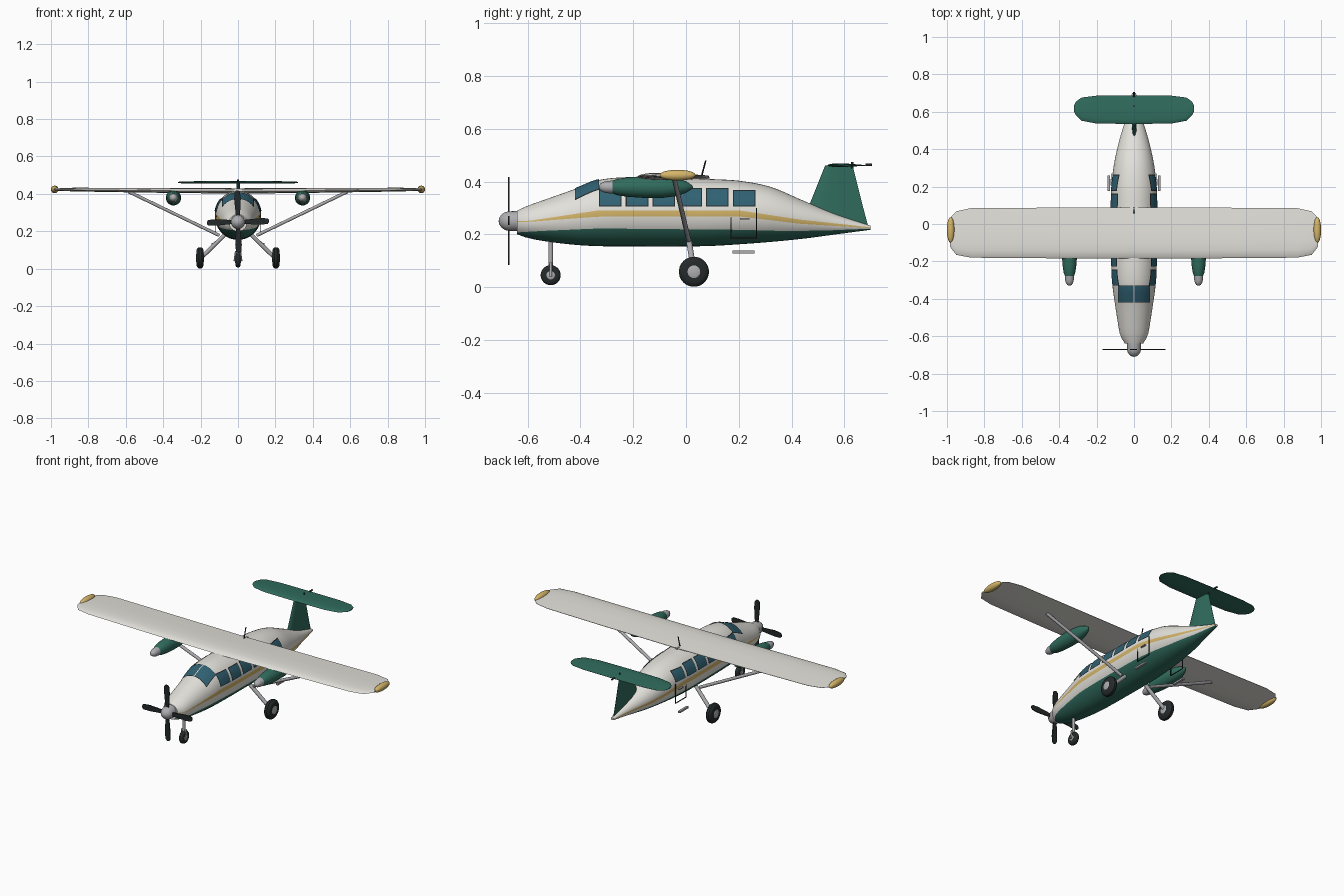
import bpy, bmesh, math
from mathutils import Vector

if "Cube" in bpy.data.objects:
    bpy.data.objects.remove(bpy.data.objects["Cube"])


def mat(name, r, g, b):
    m = bpy.data.materials.new(name)
    m.diffuse_color = (r, g, b, 1)
    m.use_nodes = True
    m.node_tree.nodes["Principled BSDF"].inputs["Base Color"].default_value = m.diffuse_color
    return m


WHITE = mat("warm white", .76, .75, .70)
GREEN = mat("dark green", .03, .15, .11)
GOLD = mat("gold", .66, .46, .14)
GLASS = mat("blue glass", .03, .12, .17)
GREY = mat("light grey", .42, .42, .44)
BLACK = mat("black", .018, .022, .022)


def make(name, verts, faces, mats, idx=None, closed=True):
    me = bpy.data.meshes.new(name)
    me.from_pydata([tuple(v) for v in verts], [], faces)
    for m in mats:
        me.materials.append(m)
    if idx:
        me.polygons.foreach_set("material_index", idx)
    if closed:
        bm = bmesh.new()
        bm.from_mesh(me)
        bmesh.ops.recalc_face_normals(bm, faces=bm.faces)
        bm.to_mesh(me)
        bm.free()
    ob = bpy.data.objects.new(name, me)
    bpy.context.collection.objects.link(ob)
    bpy.ops.object.select_all(action='DESELECT')
    ob.select_set(True)
    bpy.context.view_layer.objects.active = ob
    bpy.ops.object.shade_smooth_by_angle(angle=math.radians(35))
    return ob


def skin(name, rings, mats, zone=None):
    """Join equal closed rings into a capped tube."""
    n = len(rings[0])
    verts = [v for r in rings for v in r]
    faces, idx = [], []
    for i in range(len(rings) - 1):
        for j in range(n):
            k = (j + 1) % n
            faces.append((i*n + j, i*n + k, i*n + n + k, i*n + n + j))
            idx.append(zone[j] if zone else 0)
    base = (len(rings) - 1) * n
    faces += [tuple(range(n)), tuple(range(base, base + n))]
    return make(name, verts, faces, mats, idx + [0, 0])


def revolve(name, c, axis, prof, m, n=24):
    """Turn (offset, radius) pairs around an axis through c."""
    a = Vector(axis).normalized()
    u = a.orthogonal().normalized()
    w = a.cross(u)
    c = Vector(c)
    return skin(name, [[c + a*t + (u*math.cos(2*math.pi*j/n) + w*math.sin(2*math.pi*j/n))*r
                        for j in range(n)] for t, r in prof], [m])


def rod(name, p, q, r, m, n=12):
    d = Vector(q) - Vector(p)
    return revolve(name, p, d, [(0, r), (d.length, r)], m, n)


def box(name, lo, hi, m):
    return skin(name, [[(x, lo[1], lo[2]), (x, hi[1], lo[2]), (x, hi[1], hi[2]), (x, lo[1], hi[2])]
                       for x in (lo[0], hi[0])], [m])


FOIL = [(0, 0), (.04, .5), (.15, .88), (.32, 1), (.6, .75), (1, .08),
        (1, -.08), (.6, -.55), (.32, -.8), (.1, -.6)]


def foil(name, secs, m, upright=False):
    """Loft sections (span, front y, rear y, height, half thickness)."""
    rings = []
    for s, y0, y1, h, t in secs:
        pts = [(y0 + (y1 - y0)*c, h + t*f) for c, f in FOIL]
        rings.append([(b, a, s) if upright else (s, a, b) for a, b in pts])
    return skin(name, rings, [m])


def both(secs):
    return [(-s[0],) + s[1:] for s in reversed(secs)] + [s for s in secs if s[0] > 0]


# Fuselage shape: y, top, bottom, half width
BODY = [(-.64, .290, .200, .048), (-.60, .308, .186, .072), (-.53, .333, .173, .086),
        (-.42, .372, .160, .103), (-.33, .406, .155, .115), (-.20, .417, .154, .122),
        (0, .413, .154, .124), (.10, .409, .156, .124), (.20, .403, .162, .121),
        (.32, .380, .171, .107), (.45, .325, .184, .078), (.57, .276, .200, .042),
        (.70, .232, .217, .010)]
GREEN_TOP = [(-.64, .207), (-.54, .213), (-.33, .222), (.2, .217), (.39, .212), (.55, .215), (.7, .221)]
STRIPE_LO = [(-.60, .247), (-.33, .267), (.2, .268), (.43, .240), (.7, .2235)]
STRIPE_HI = [(-.60, .250), (-.33, .291), (.2, .291), (.43, .256), (.7, .2265)]


def lerp(tab, y):
    if y <= tab[0][0]:
        return tab[0][1]
    for (a, p), (b, q) in zip(tab, tab[1:]):
        if y <= b:
            return p + (q - p)*(y - a)/(b - a)
    return tab[-1][1]


def section(y):
    """Smoothly interpolated centre height, half height and half width."""
    y = min(max(y, BODY[0][0]), BODY[-1][0])
    i = next(i for i in range(len(BODY) - 1) if y <= BODY[i + 1][0])
    slope = lambda k, c: ((BODY[min(k+1, len(BODY)-1)][c] - BODY[max(k-1, 0)][c])
                          / (BODY[min(k+1, len(BODY)-1)][0] - BODY[max(k-1, 0)][0]))
    d = BODY[i+1][0] - BODY[i][0]
    t = (y - BODY[i][0])/d
    top, bot, hw = [(2*t**3 - 3*t*t + 1)*BODY[i][c] + (t**3 - 2*t*t + t)*d*slope(i, c)
                    + (3*t*t - 2*t**3)*BODY[i+1][c] + (t**3 - t*t)*d*slope(i+1, c) for c in (1, 2, 3)]
    return (top + bot)/2, (top - bot)/2, hw


def angle_z(y, z):
    c, h, _ = section(y)
    return math.asin(max(-1, min(1, (z - c)/h)))


def skin_point(y, a, off=0):
    c, h, w = section(y)
    n = Vector((math.cos(a)/w, 0, math.sin(a)/h)).normalized()
    return Vector((w*math.cos(a), y, c + h*math.sin(a))) + n*off


# Fuselage with green belly, white sides and gold stripe
COUNTS, ZONES = (7, 3, 2, 10), (1, 0, 2, 0)
half_zone = [z for z, c in zip(ZONES, COUNTS) for _ in range(c)]
rings = []
for i in range(46):
    y = -.64 + 1.34*i/45
    cuts = [-math.pi/2] + [angle_z(y, lerp(t, y)) for t in (GREEN_TOP, STRIPE_LO, STRIPE_HI)] + [math.pi/2]
    ang = [cuts[k] + (cuts[k+1] - cuts[k])*j/c for k, c in enumerate(COUNTS) for j in range(c)] + [cuts[-1]]
    right = [skin_point(y, a) for a in ang]
    rings.append(right + [Vector((-p.x, p.y, p.z)) for p in right[-2:0:-1]])
skin("fuselage", rings, [WHITE, GREEN, GOLD], half_zone + half_zone[::-1])


def patch(name, fn, side, m, off, n=6):
    """Thin sheet following the fuselage; fn(u, v) gives y and angle."""
    verts = []
    for i in range(n + 1):
        for j in range(n + 1):
            p = skin_point(*fn(i/n, j/n), off)
            verts.append((p.x*side, p.y, p.z))
    faces = []
    for i in range(n):
        for j in range(n):
            a = i*(n + 1) + j
            f = (a, a + n + 1, a + n + 2, a + 1)
            faces.append(f if side > 0 else f[::-1])
    make(name, verts, faces, [m], closed=False)


# Cabin windows and windshield, each glass sheet over a dark rim
for s in (-1, 1):
    for k in range(6):
        for nm, m, off, g in (("window_rim", BLACK, .0018, .004), ("window", GLASS, .0035, 0)):
            y0, y1 = -.326 + .1015*k - g, -.248 + .1015*k + g
            z0, z1 = .309 - g, (.362 if k == 5 else .37) + g
            patch(nm, lambda u, v: (y0 + (y1-y0)*u, angle_z(y0 + (y1-y0)*u, z0 + (z1-z0)*v)), s, m, off)
    for nm, m, off, g in (("windshield_rim", BLACK, .0018, .003), ("windshield", GLASS, .0035, 0)):
        def shield(u, v):
            y = -.418 - g + (.086 + 2*g)*u
            return y, math.acos((.08 + g + (.003 - .08 - g)*v) / section(y)[2])
        patch(nm, shield, s, m, off)

# Wing with rounded corners
foil("wing", both([(0, -.185, .087, .414, .016), (.5, -.183, .087, .418, .014), (.87, -.18, .085, .422, .011),
                   (.95, -.165, .068, .423, .009), (.985, -.12, .03, .424, .006)]), WHITE)

# Tail
foil("fin", [(.225, .44, .692, 0, .015), (.30, .463, .672, 0, .014), (.46, .527, .632, 0, .010)], GREEN, True)
foil("tailplane", both([(0, .535, .687, .461, .008), (.2, .537, .686, .461, .007), (.28, .552, .676, .461, .006),
                        (.31, .58, .655, .461, .005), (.32, .60, .635, .461, .003)]), GREEN)
rod("tail_pivot", (0, .63, .45), (0, .63, .474), .005, BLACK)
rod("tail_light", (0, .68, .463), (0, .705, .463), .005, BLACK)

# Spinner and four propeller blades
revolve("spinner", (0, -.67, .25), (0, 1, 0),
        [(-.040, .002), (-.038, .012), (-.030, .024), (-.018, .033), (-.004, .037), (.035, .038)], GREY)
for k in range(4):
    a = math.radians(90*k + 2)
    outline = [(.02, -.009), (.06, -.014), (.12, -.019), (.158, -.016), (.167, -.006),
               (.167, .006), (.158, .014), (.12, .016), (.06, .012), (.02, .009)]
    skin("propeller_blade", [[(r*math.cos(a) - w*math.sin(a), y, .25 + r*math.sin(a) + w*math.cos(a))
                              for r, w in outline] for y in (-.674, -.669)], [BLACK])

# Nose gear and antenna
TYRE = [(-1, .45), (-1, .72), (-.75, .9), (-.35, 1), (.35, 1), (.75, .9), (1, .72), (1, .45)]


def wheel(name, c, r, w):
    revolve(name + "_tyre", c, (1, 0, 0), [(t*w, q*r) for t, q in TYRE], BLACK, 28)
    revolve(name + "_hub", c, (1, 0, 0), [(-w*1.15, r*.3), (-w*1.02, r*.42), (w*1.02, r*.42), (w*1.15, r*.3)], GREY)


wheel("nose_wheel", (0, -.513, .045), .038, .014)
rod("nose_leg", (0, -.513, .07), (0, -.513, .2), .009, GREY)
for s in (-1, 1):
    rod("nose_fork", (s*.019, -.513, .04), (s*.012, -.513, .09), .005, GREY)
rod("nose_fork_bridge", (-.016, -.513, .088), (.016, -.513, .088), .006, GREY)
rod("antenna", (0, .055, .405), (0, .075, .48), .003, BLACK)
box("antenna_base", (-.006, .05, .40), (.006, .09, .418), GREY)

# Mirrored parts
for s in (-1, 1):
    # Wing tip pods
    revolve("tip_pod", (s*.98, -.032, .424), (0, 1, 0),
            [(-.068*math.cos(math.pi*i/12), .001 + .0195*math.sin(math.pi*i/12)) for i in range(13)], GOLD, 16)
    # Engine-like pods with grey noses
    revolve("wing_pod", (s*.345, 0, .379), (0, 1, 0),
            [(-.285, .022), (-.26, .031), (-.22, .037), (-.16, .041), (-.09, .041),
             (-.04, .035), (0, .022), (.022, .008), (.027, .001)], GREEN)
    revolve("pod_nose", (s*.345, 0, .379), (0, 1, 0),
            [(-.33, .003), (-.326, .012), (-.315, .019), (-.30, .023), (-.27, .025)], GREY)
    # Struts and main gear
    rod("wing_strut", (s*.585, -.045, .412), (s*.10, .01, .178), .009, GREY)
    rod("main_leg", (s*.07, .01, .182), (s*.195, .03, .06), .011, GREY)
    wheel("main_wheel", (s*.203, .03, .058), .057, .019)
    # Door outline, handle and step
    x0, x1 = sorted((s*.117, s*.121))
    for y in (.17, .268):
        box("door_line", (x0, y - .002, .183), (x1, y + .002, .30), BLACK)
    box("door_line", (x0, .168, .183), (x1, .27, .187), BLACK)
    xs = sorted((s*.116, s*.126))
    box("door_handle", (xs[0], .205, .256), (xs[1], .24, .262), GREY)
    xs = sorted((s*.128, s*.142))
    box("door_step", (xs[0], .177, .128), (xs[1], .26, .138), GREY)

# Small light on one wing tip
revolve("tip_light", (.996, -.032, .424), (1, 0, 0), [(-.004, .009), (.002, .008), (.004, .003)], GREEN, 12)
